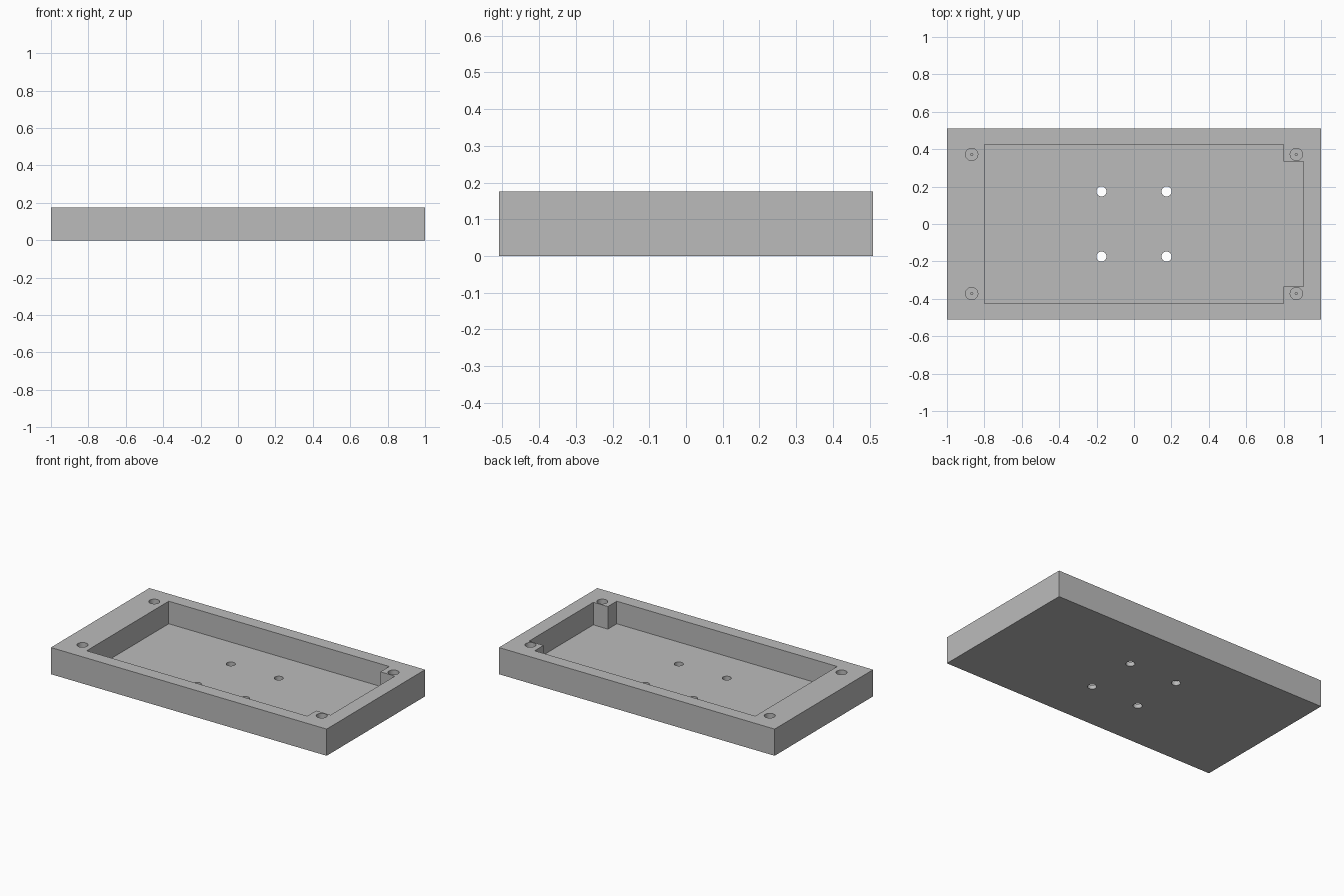
import bpy

if "Cube" in bpy.data.objects:
    bpy.data.objects.remove(bpy.data.objects["Cube"], do_unlink=True)

LENGTH, WIDTH, HEIGHT = 2.0, 1.02, 0.175
FLOOR = 0.027

grey = bpy.data.materials.new("plain grey")
grey.use_nodes = True
grey.diffuse_color = (0.5, 0.5, 0.5, 1)
grey.node_tree.nodes["Principled BSDF"].inputs["Base Color"].default_value = (0.5, 0.5, 0.5, 1)


def box(name, x0, x1, half_width, z0, z1):
    bpy.ops.mesh.primitive_cube_add(size=1, location=((x0 + x1) / 2, 0, (z0 + z1) / 2))
    ob = bpy.context.object
    ob.name = name
    ob.scale = (x1 - x0, 2 * half_width, z1 - z0)
    bpy.ops.object.transform_apply(location=True, rotation=False, scale=True)
    return ob


def cylinder(name, x, y, radius, z0, z1):
    bpy.ops.mesh.primitive_cylinder_add(vertices=32, radius=radius, depth=z1 - z0,
                                        location=(x, y, (z0 + z1) / 2))
    ob = bpy.context.object
    ob.name = name
    return ob


def cut(target, cutter):
    """Subtract the cutter from the target and discard the cutter."""
    cutter.hide_render = True
    mod = target.modifiers.new("cut", "BOOLEAN")
    mod.operation = "DIFFERENCE"
    mod.solver = "EXACT"
    mod.object = cutter
    bpy.context.view_layer.objects.active = target
    bpy.ops.object.modifier_apply(modifier=mod.name)
    bpy.data.objects.remove(cutter, do_unlink=True)


# Solid block
tray = box("tray", -LENGTH / 2, LENGTH / 2, WIDTH / 2, 0, HEIGHT)
tray.data.materials.append(grey)

# Main pocket, and the narrower step at its left end
cut(tray, box("pocket_cutter", -0.8, 0.8, 0.425, FLOOR, 0.3))
cut(tray, box("step_cutter", 0.6, 0.905, 0.333, FLOOR, 0.3))

for sx in (-1, 1):
    for sy in (-1, 1):
        # Mounting holes through the floor
        cut(tray, cylinder("floor_hole_cutter", sx * 0.174, sy * 0.174, 0.027, -0.1, 0.1))
        # Blind screw holes in the rim, each with a small pilot at the bottom
        x, y = sx * 0.868, sy * 0.372
        cut(tray, cylinder("screw_hole_cutter", x, y, 0.033, 0.06, 0.3))
        cut(tray, cylinder("pilot_cutter", x, y, 0.006, 0.04, 0.3))

# Round the hole walls, keep every edge sharp
bpy.ops.object.select_all(action="DESELECT")
tray.select_set(True)
bpy.context.view_layer.objects.active = tray
bpy.ops.object.shade_smooth_by_angle()
